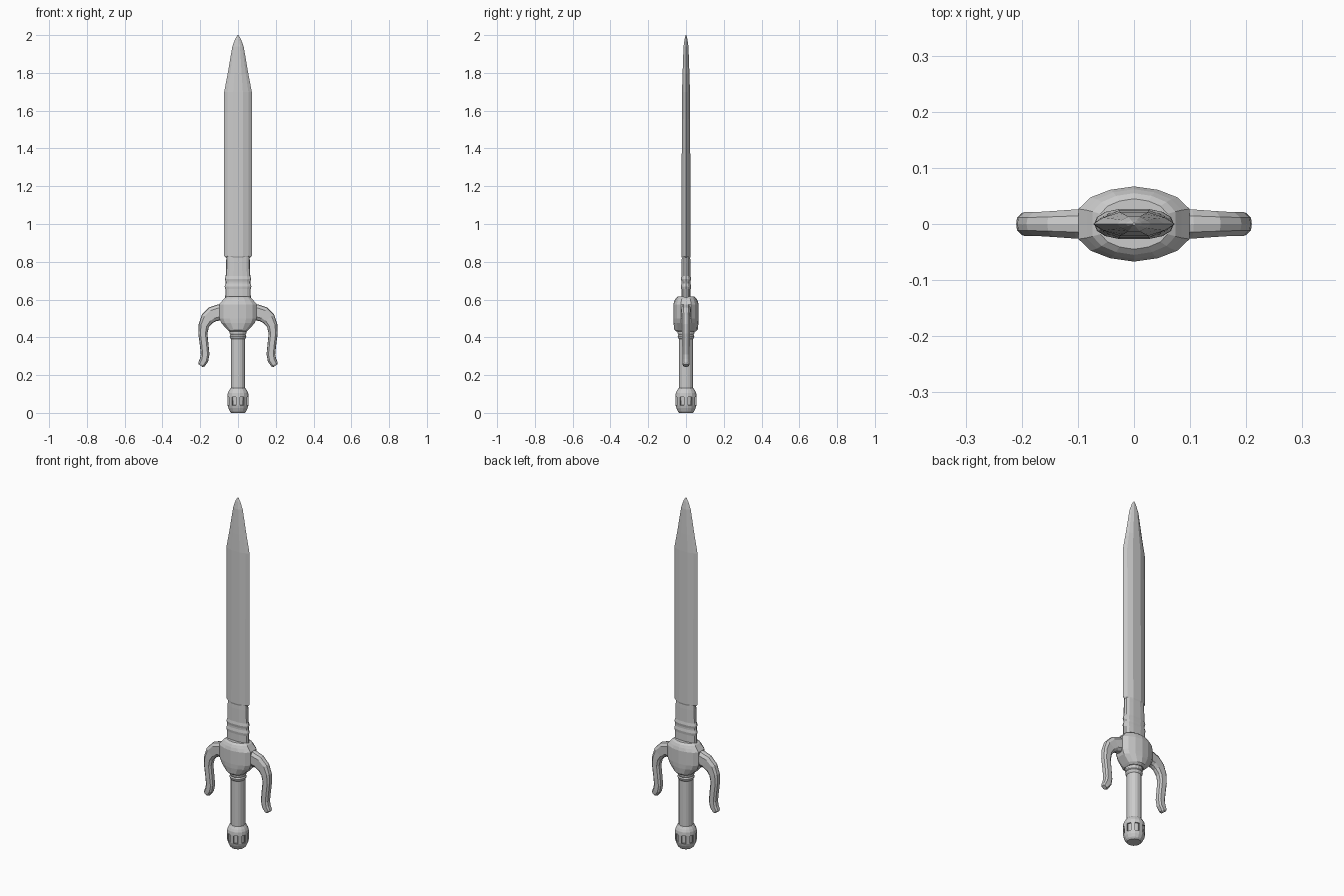
import bpy, bmesh, math
from mathutils import Vector

if "Cube" in bpy.data.objects:
    bpy.data.objects.remove(bpy.data.objects["Cube"])


def finish(name, bm):
    bmesh.ops.recalc_face_normals(bm, faces=bm.faces[:])
    me = bpy.data.meshes.new(name)
    bm.to_mesh(me)
    bm.free()
    ob = bpy.data.objects.new(name, me)
    bpy.context.collection.objects.link(ob)
    return ob


def loft(name, rings, skip=None):
    """Skin a list of equal-length rings and cap both ends; skip(row, column) leaves holes."""
    bm = bmesh.new()
    vs = [[bm.verts.new(p) for p in r] for r in rings]
    n = len(rings[0])
    for j in range(len(vs) - 1):
        for i in range(n):
            if skip and skip(j, i):
                continue
            k = (i + 1) % n
            bm.faces.new((vs[j][i], vs[j][k], vs[j + 1][k], vs[j + 1][i]))
    bm.faces.new(vs[0][::-1])
    bm.faces.new(vs[-1])
    return finish(name, bm)


def full(quarter):
    """Mirror a quarter outline (from +x to +y) into a closed one."""
    half = quarter + [(-x, y) for x, y in reversed(quarter) if x > 0]
    return half + [(x, -y) for x, y in reversed(half) if y > 0]


def stack(shape, levels):
    return [[(x * hx, y * hy, z) for x, y in shape] for z, hx, hy in levels]


SIDES = 16
circle = [(math.cos(2 * math.pi * (i + .5) / SIDES), math.sin(2 * math.pi * (i + .5) / SIDES))
          for i in range(SIDES)]


def turned(name, profile, skip=None):
    return loft(name, stack(circle, [(z, r, r) for z, r in profile]), skip)


# Blade with a flat centre and bevelled edges
blade_shape = full([(1, 0), (.75, .55), (.35, 1), (0, 1)])
loft("blade", stack(blade_shape, [
    (.82, .062, .022), (.83, .073, .025), (1.70, .073, .021), (1.80, .054, .018),
    (1.94, .030, .013), (1.98, .015, .007), (2.0, .003, .002)]))

# Ribbed collar at the base of the blade
collar_shape = full([(1, 0), (.93, .45), (.72, .8), (.35, 1), (0, 1)])
loft("blade_collar", stack(collar_shape, [
    (.59, .068, .025), (.655, .067, .025), (.67, .071, .027), (.685, .066, .024),
    (.695, .066, .024), (.71, .070, .027), (.725, .065, .024), (.80, .063, .023),
    (.83, .061, .022)]))

# Lens-shaped guard block
guard_shape = full([(1, 0), (1, .4), (.78, .71), (.43, .91), (0, 1)])
loft("guard", stack(guard_shape, [
    (.43, .045, .050), (.44, .056, .062), (.475, .088, .066), (.50, .099, .067),
    (.575, .099, .067), (.592, .085, .062), (.606, .074, .055), (.615, .060, .045)]))

# Drooping side arms: x, z, in-plane half width, half depth
path = [(.07, .532, .045, .027), (.10, .532, .043, .026), (.135, .522, .041, .023),
        (.163, .498, .036, .021), (.181, .462, .028, .021), (.186, .42, .024, .020),
        (.179, .36, .023, .020), (.174, .31, .023, .019), (.180, .279, .023, .019),
        (.193, .257, .020, .017), (.198, .250, .012, .012)]
arm_shape = full([(1, 0), (.93, .55), (.55, 1)])
for side, sx in (("right", 1), ("left", -1)):
    rings = []
    for i, (x, z, w, d) in enumerate(path):
        a, b = path[max(i - 1, 0)], path[min(i + 1, len(path) - 1)]
        t = Vector((b[0] - a[0], b[1] - a[1])).normalized()
        rings.append([(sx * (x - t.y * u * w), v * d, z + t.x * u * w) for u, v in arm_shape])
    loft("guard_arm_" + side, rings)

# Grip with a ring under the guard; its lower end is the core of the pommel
turned("grip", [(.02, .038), (.39, .038), (.397, .043), (.405, .045), (.413, .041),
                (.42, .045), (.43, .045), (.45, .045)])

# Pommel cage: a thin shell with every second side panel cut open
pommel = turned("pommel", [(0, .036), (.008, .044), (.025, .052), (.04, .056), (.085, .057),
                           (.105, .055), (.118, .049), (.13, .041), (.132, .036)],
                skip=lambda j, i: j == 3 and i % 2 == 0)
shell = pommel.modifiers.new("shell", 'SOLIDIFY')
shell.thickness = .006
shell.offset = -1
